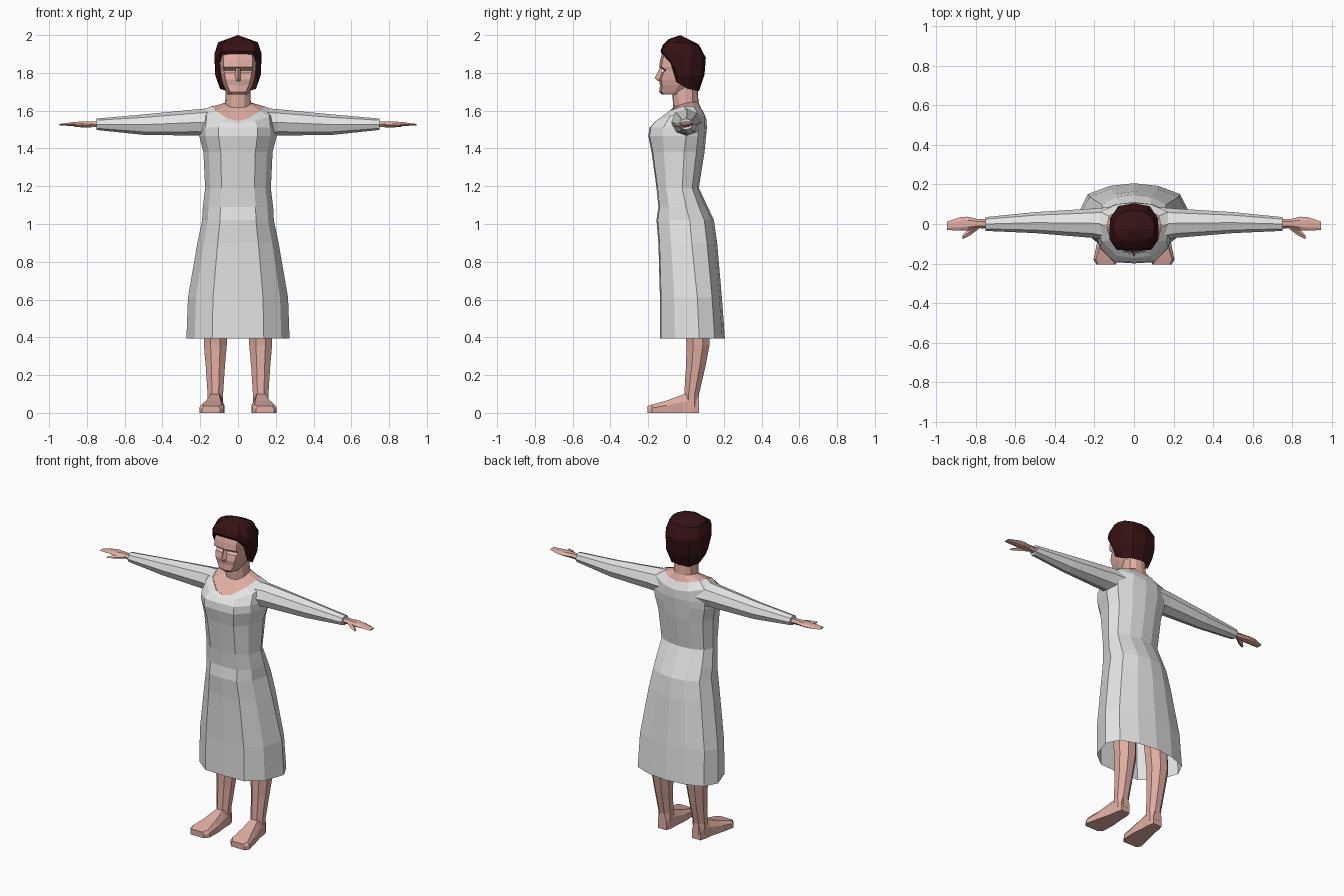
import bpy, bmesh, math


def material(name, rgb):
    m = bpy.data.materials.new(name)
    m.diffuse_color = (*rgb, 1)
    return m


SKIN = material("skin", (0.74, 0.42, 0.36))
CLOTH = material("light_grey_cloth", (0.78, 0.78, 0.78))
HAIR = material("dark_brown_hair", (0.035, 0.006, 0.007))


def loft(name, rings, mat, cap_start=True, cap_end=True, mirror=False):
    """Skin a list of equal-length point rings, flat shaded."""
    bm = bmesh.new()
    rows = [[bm.verts.new(p) for p in r] for r in rings]
    n = len(rows[0])
    for a, b in zip(rows, rows[1:]):
        for i in range(n):
            j = (i + 1) % n
            bm.faces.new((a[i], a[j], b[j], b[i]))
    if cap_start:
        bm.faces.new(rows[0])
    if cap_end:
        bm.faces.new(rows[-1])
    bmesh.ops.remove_doubles(bm, verts=bm.verts, dist=0.0005)
    bmesh.ops.recalc_face_normals(bm, faces=bm.faces)
    me = bpy.data.meshes.new(name)
    bm.to_mesh(me)
    bm.free()
    me.materials.append(mat)
    ob = bpy.data.objects.new(name, me)
    bpy.context.collection.objects.link(ob)
    if mirror:
        ob.modifiers.new("mirror", 'MIRROR').use_mirror_merge = False
    return ob


def full(half):
    """Complete a half ring (front to back) on the other side of x = 0."""
    return half + [(-x, y, z) for x, y, z in reversed(half[1:-1])]


def body_ring(z, w, yf, yb, ym):
    return full([(0, yf, z), (0.5 * w, yf + 0.006, z),
                 (0.84 * w, 0.62 * yf + 0.38 * ym, z), (w, ym, z),
                 (0.85 * w, 0.4 * ym + 0.6 * yb, z),
                 (0.45 * w, 0.1 * ym + 0.9 * yb, z), (0, yb, z)])


def x_ring(x, y0, y1, z0, z1, n=8):
    """Oval section across the x axis."""
    return [(x, (y0 + y1) / 2 + (y1 - y0) / 2 * math.cos(2 * math.pi * i / n),
             (z0 + z1) / 2 + (z1 - z0) / 2 * math.sin(2 * math.pi * i / n)) for i in range(n)]


def z_ring(z, cx, cy, rx, ry, n=8):
    """Oval section across the z axis."""
    return [(cx + rx * math.cos(2 * math.pi * (i + .5) / n) * 1.06,
             cy + ry * math.sin(2 * math.pi * (i + .5) / n) * 1.06, z) for i in range(n)]


# dress: open hem up to the scooped neckline
neckline = [(0, -.152, 1.545), (.055, -.14, 1.558), (.118, -.085, 1.60), (.138, -.01, 1.625),
            (.125, .04, 1.625), (.07, .075, 1.615), (0, .085, 1.605)]
dress = [body_ring(*r) for r in (
    (0.395, .273, -.138, .206, .07), (0.61, .265, -.138, .190, .06),
    (0.90, .215, -.146, .165, .03), (1.02, .190, -.156, .148, .02),
    (1.09, .186, -.146, .115, .0), (1.19, .174, -.156, .068, -.02),
    (1.38, .183, -.182, .098, -.01), (1.465, .205, -.199, .106, 0),
    (1.51, .205, -.193, .111, 0), (1.565, .19, -.15, .108, 0))]
# bend the last ring so that it runs just below the neckline
dress[-1] = full([(0, -.172, 1.53), (.09, -.16, 1.545), (.165, -.085, 1.57), (.19, 0, 1.60),
                  (.17, .06, 1.59), (.085, .1, 1.57), (0, .107, 1.56)])
loft("dress", dress + [full(neckline)], CLOTH, False, False)

# sleeves
loft("sleeve", [x_ring(*r) for r in (
    (.12, -.09, .085, 1.46, 1.615), (.21, -.07, .078, 1.468, 1.608),
    (.5, -.046, .06, 1.472, 1.58), (.75, -.035, .035, 1.498, 1.558))], CLOTH, mirror=True)

# hands and thumbs
loft("hand", [x_ring(*r, n=6) for r in (
    (.73, -.025, .025, 1.51, 1.545), (.79, -.02, .024, 1.512, 1.545),
    (.84, -.034, .037, 1.514, 1.544), (.88, -.034, .034, 1.517, 1.54),
    (.945, -.03, .012, 1.522, 1.53))], SKIN, mirror=True)
loft("thumb", [x_ring(*r, n=4) for r in (
    (.775, -.018, .01, 1.512, 1.538), (.83, -.058, -.02, 1.512, 1.535),
    (.868, -.077, -.058, 1.515, 1.526))], SKIN, mirror=True)

# legs
loft("leg", [z_ring(*r) for r in (
    (.85, .1, .03, .08, .08), (.5, .118, .055, .066, .066), (.36, .12, .064, .062, .062),
    (.25, .12, .052, .052, .053), (.10, .12, .03, .042, .04), (.03, .12, .03, .04, .04))],
    SKIN, mirror=True)


# feet: sections along y, narrower on top
def foot_ring(y, x0, x1, h, inset):
    return [(x0, y, 0.0), (x1, y, 0.0), (x1, y, h * .6),
            (x1 - inset, y, h), (x0 + inset, y, h), (x0, y, h * .6)]


loft("foot", [foot_ring(*r) for r in (
    (.068, .09, .15, .09, .01), (.03, .08, .16, .105, .015), (-.015, .08, .165, .098, .02),
    (-.10, .072, .188, .066, .02), (-.18, .075, .205, .044, .012),
    (-.205, .095, .19, .036, .01))], SKIN, mirror=True)

# neck and bare upper chest
chest = [(x * .99, y * .98, z - .002) for x, y, z in neckline]
loft("neck", [full(chest),
              full([(0, -.068, 1.615), (.035, -.062, 1.618), (.062, -.035, 1.63), (.068, 0, 1.64),
                    (.06, .035, 1.645), (.035, .06, 1.645), (0, .066, 1.645)]),
              body_ring(1.74, .064, -.075, .06, -.005)], SKIN, False, True)


# head: face narrows to the chin, eyes sit back under the brow
def head_ring(z, yf, wf, ws, ym, yb):
    return full([(0, yf, z), (wf, yf + .012, z), (ws, ym, z), (ws * .8, yb * .8, z), (0, yb, z)])


loft("head", [head_ring(*r) for r in (
    (1.685, -.128, .035, .05, -.07, -.02), (1.70, -.142, .042, .06, -.06, .0),
    (1.735, -.138, .058, .078, -.04, .05), (1.765, -.142, .066, .086, -.04, .07),
    (1.80, -.132, .072, .092, -.04, .08), (1.813, -.116, .074, .094, -.04, .08),
    (1.832, -.142, .076, .096, -.04, .085), (1.87, -.136, .078, .098, -.04, .085),
    (1.91, -.124, .07, .095, -.04, .08))], SKIN)

# nose
loft("nose", [[(-.012, -.128, 1.825), (0, -.14, 1.825), (.012, -.128, 1.825)],
              [(-.018, -.13, 1.775), (0, -.166, 1.772), (.018, -.13, 1.775)],
              [(-.016, -.135, 1.757), (0, -.148, 1.757), (.016, -.135, 1.757)]], SKIN)

# hair: rings from the hairline up to the crown
hair = [
    [(0, -.128, 1.9), (.08, -.124, 1.898), (.097, -.08, 1.85), (.1, -.05, 1.75),
     (.095, .01, 1.715), (.06, .06, 1.705), (0, .07, 1.705)],
    [(0, -.135, 1.915), (.088, -.13, 1.912), (.119, -.085, 1.865), (.121, -.045, 1.79),
     (.121, .02, 1.79), (.08, .085, 1.79), (0, .098, 1.79)],
    [(0, -.122, 1.95), (.088, -.115, 1.945), (.124, -.078, 1.905), (.125, -.03, 1.9),
     (.12, .03, 1.89), (.08, .09, 1.885), (0, .105, 1.88)],
    [(0, -.09, 1.98), (.06, -.08, 1.975), (.1, -.06, 1.962), (.105, -.02, 1.962),
     (.095, .03, 1.955), (.055, .06, 1.95), (0, .068, 1.95)],
    [(0, -.03, 2.0)] * 7]
loft("hair", [full(r) for r in hair], HAIR, False, False)
